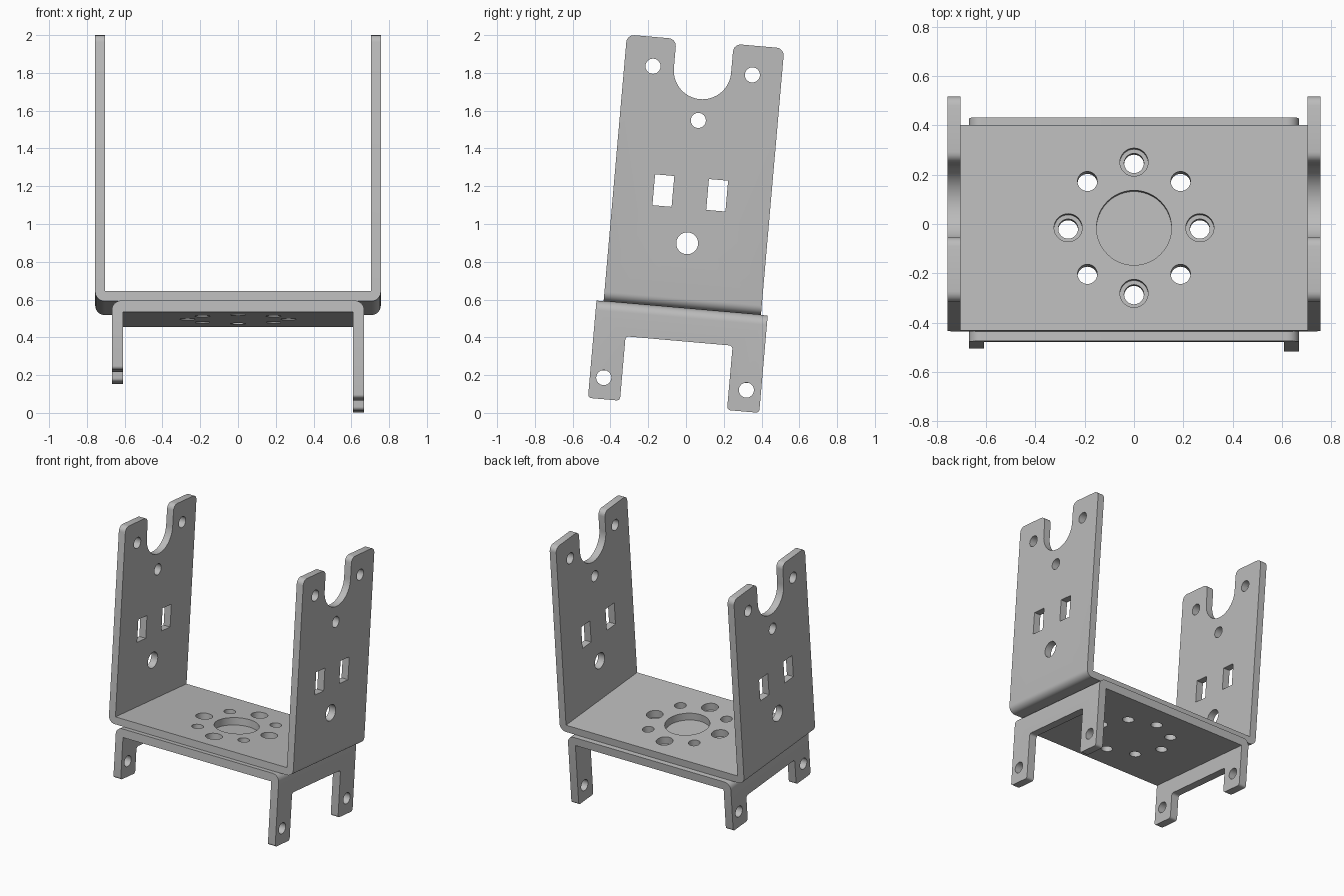
import bpy, bmesh, math
from mathutils import Vector

if "Cube" in bpy.data.objects:
    bpy.data.objects.remove(bpy.data.objects["Cube"])

TILT = math.radians(-5)      # whole assembly leans back slightly
MID = -0.068                 # centre of both brackets along their depth

metal = bpy.data.materials.new("plain_grey_metal")
metal.diffuse_color = (0.5, 0.5, 0.5, 1)
metal.use_nodes = True
metal.node_tree.nodes["Principled BSDF"].inputs["Base Color"].default_value = metal.diffuse_color


def prism(name, pts, axis, lo, hi):
    """Extrude a 2D outline along an axis: 'x' takes (y, z), 'y' (x, z), 'z' (x, y)."""
    place = {"x": lambda a, b, t: (t, a, b),
             "y": lambda a, b, t: (a, t, b),
             "z": lambda a, b, t: (a, b, t)}[axis]
    bm = bmesh.new()
    face = bm.faces.new([bm.verts.new(place(a, b, lo)) for a, b in pts])
    ext = bmesh.ops.extrude_face_region(bm, geom=[face])
    moved = [v for v in ext["geom"] if isinstance(v, bmesh.types.BMVert)]
    bmesh.ops.translate(bm, verts=moved, vec=Vector(place(0, 0, hi - lo)))
    bmesh.ops.recalc_face_normals(bm, faces=bm.faces)
    mesh = bpy.data.meshes.new(name)
    bm.to_mesh(mesh)
    bm.free()
    ob = bpy.data.objects.new(name, mesh)
    bpy.context.collection.objects.link(ob)
    return ob


def arc(cx, cy, r, a0, a1, n):
    return [(cx + r * math.cos(math.radians(a0 + (a1 - a0) * i / n)),
             cy + r * math.sin(math.radians(a0 + (a1 - a0) * i / n))) for i in range(n + 1)]


def circle(cx, cy, r, n=32):
    return arc(cx, cy, r, 0, 360, n)[:-1]


def rect(a0, a1, b0, b1):
    return [(a0, b0), (a1, b0), (a1, b1), (a0, b1)]


def cut(ob, pts, axis, lo, hi):
    cutter = prism("cutter", pts, axis, lo, hi)
    cutter.hide_render = True
    mod = ob.modifiers.new("cut", "BOOLEAN")
    mod.operation, mod.solver, mod.object = "DIFFERENCE", "EXACT", cutter
    bpy.context.view_layer.update()
    mesh = bpy.data.meshes.new_from_object(
        ob.evaluated_get(bpy.context.evaluated_depsgraph_get()))
    ob.modifiers.clear()
    ob.data = mesh
    bpy.data.objects.remove(cutter)


def round_edges(ob, radius, rule):
    """Round the sheet-thickness edges (parallel to x) that satisfy the rule."""
    bm = bmesh.new()
    bm.from_mesh(ob.data)
    bmesh.ops.remove_doubles(bm, verts=bm.verts, dist=1e-5)
    picked = []
    for e in bm.edges:
        d = e.verts[1].co - e.verts[0].co
        if abs(d.y) + abs(d.z) < 1e-4 and 0.03 < abs(d.x) < 0.08 \
                and rule((e.verts[0].co + e.verts[1].co) / 2):
            picked.append(e)
    bmesh.ops.bevel(bm, geom=picked, offset=radius, segments=5, profile=0.5,
                    affect="EDGES")
    bm.to_mesh(ob.data)
    bm.free()


def finish(ob):
    ob.data.materials.clear()
    ob.data.materials.append(metal)
    ob.rotation_euler.x = TILT
    bpy.ops.object.select_all(action="DESELECT")
    ob.select_set(True)
    bpy.context.view_layer.objects.active = ob
    bpy.ops.object.shade_smooth_by_angle(angle=math.radians(30))


# Upper bracket: U-shaped sheet with rounded outer bends
W, T, R = 0.756, 0.053, 0.05
BASE, TOP = 0.551, 1.968
outline = (arc(-W + R, BASE + R, R, 180, 270, 8) + arc(W - R, BASE + R, R, 270, 360, 8)
           + [(W, TOP), (W - T, TOP), (W - T, BASE + T), (-W + T, BASE + T),
              (-W + T, TOP), (-W, TOP)])
upper = prism("upper_bracket", outline, "y", MID - 0.418, MID + 0.418)

# Round-bottomed slot in both side walls, then rounded tips
slot = arc(-0.071, 1.813, 0.152, 180, 360, 32) + [(0.081, 2.2), (-0.223, 2.2)]
cut(upper, slot, "x", -1, 1)
round_edges(upper, 0.04, lambda p: p.z > TOP - 0.01)

# Side wall holes and windows
for y, z, r in ((-0.334, 1.813, 0.04), (0.194, 1.813, 0.04),
                (-0.07, 1.548, 0.04), (-0.072, 0.895, 0.058)):
    cut(upper, circle(y, z, r), "x", -1, 1)
for y in (-0.222, 0.064):
    cut(upper, rect(y - 0.051, y + 0.051, 1.08, 1.244), "x", -1, 1)

# Lower bracket: inverted U, left legs shorter than the right ones
W, T, R = 0.668, 0.06, 0.05
FOOT, SHORT = 0.034, 0.186
outline = (arc(W - R, BASE - R, R, 0, 90, 8) + arc(-W + R, BASE - R, R, 90, 180, 8)
           + [(-W, SHORT), (-W + T, SHORT), (-W + T, BASE - T), (W - T, BASE - T),
              (W - T, FOOT), (W, FOOT)])
lower = prism("lower_bracket", outline, "y", MID - 0.456, MID + 0.454)

# Notch that splits each side into two legs, with rounded feet
cut(lower, rect(-0.354, 0.215, -0.2, 0.376), "x", -1, 1)
round_edges(lower, 0.018, lambda p: abs(p.z - (FOOT if p.x > 0 else SHORT)) < 0.01
            or abs(p.z - 0.376) < 0.01)

# Foot holes
for y in (-0.450, 0.308):
    cut(lower, circle(y, FOOT + 0.114, 0.04), "x", 0.3, 1)
    cut(lower, circle(y, SHORT + 0.114, 0.04), "x", -1, -0.3)

# Base plates: central recess and a ring of eight bolt holes
cut(upper, circle(0, MID, 0.152, 48), "z", 0.4, 0.7)
for i in range(8):
    a = i * math.pi / 4
    x, y = 0.267 * math.cos(a), MID + 0.267 * math.sin(a)
    cut(upper, circle(x, y, 0.04 if i % 2 else 0.057), "z", 0.4, 0.7)
    cut(lower, circle(x, y, 0.04), "z", 0.4, 0.7)

finish(upper)
finish(lower)
